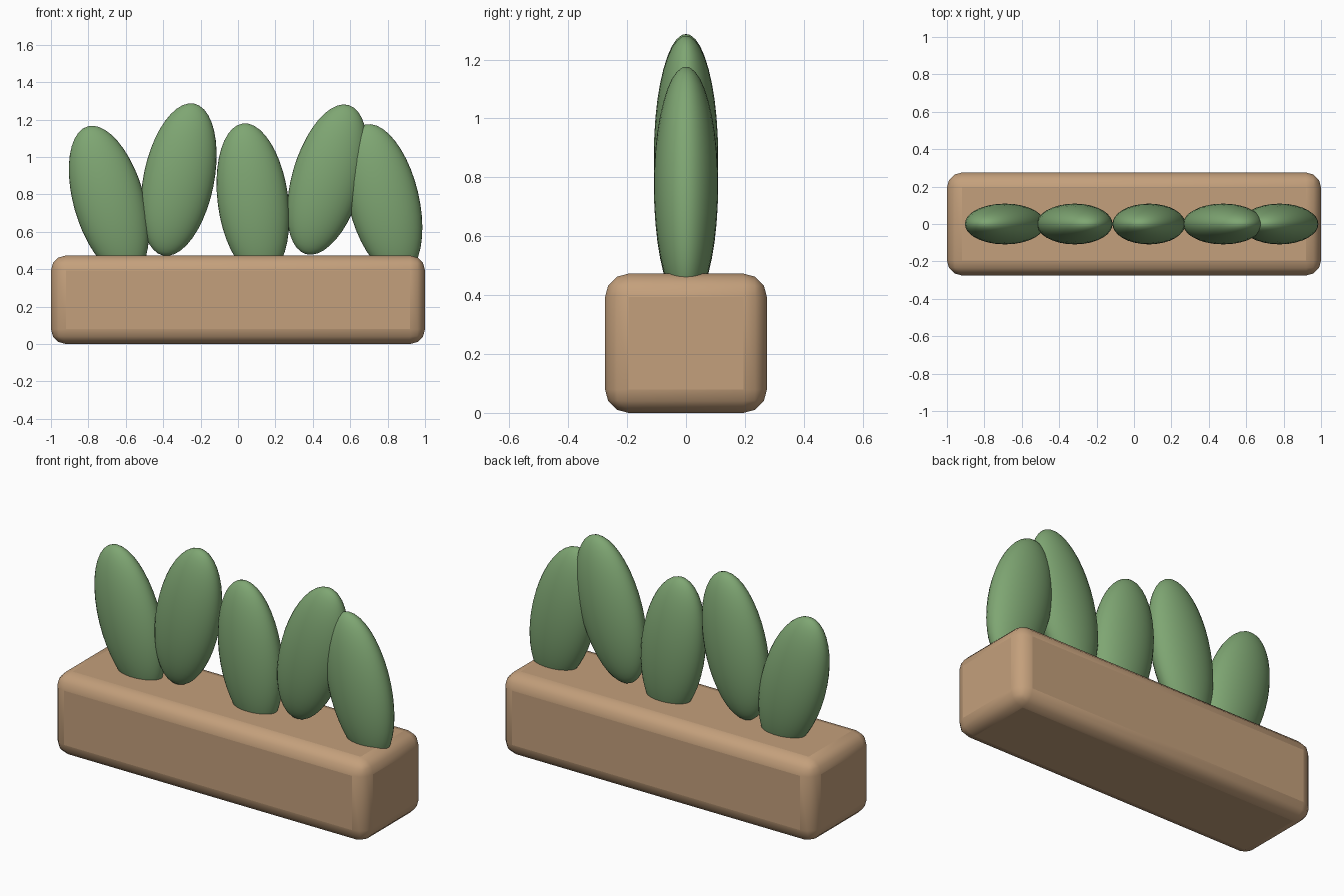
import bpy
from math import radians

if "Cube" in bpy.data.objects:
    bpy.data.objects.remove(bpy.data.objects["Cube"])


def material(name, color):
    m = bpy.data.materials.new(name)
    m.diffuse_color = (*color, 1)
    m.use_nodes = True
    m.node_tree.nodes["Principled BSDF"].inputs["Base Color"].default_value = m.diffuse_color
    return m


clay = material("clay", (0.55, 0.35, 0.20))
green = material("leaf_green", (0.21, 0.38, 0.17))

# Planter: long box with rounded edges
bpy.ops.mesh.primitive_cube_add(size=1, location=(0, 0, 0.2365))
planter = bpy.context.object
planter.name = "planter_box"
planter.scale = (2, 0.55, 0.473)
bpy.ops.object.transform_apply(location=False, rotation=False, scale=True)
bevel = planter.modifiers.new("rounded_edges", 'BEVEL')
bevel.width = 0.08
bevel.segments = 3
planter.data.materials.append(clay)
bpy.ops.object.shade_smooth_by_angle(angle=radians(40))

# Leaves: flattened ellipsoids in a row, leaning left and right
leaves = [  # x, z, lean in degrees
    (-0.69, 0.765, -16),
    (-0.317, 0.879, 11.5),
    (0.08, 0.768, -7.5),
    (0.477, 0.879, 16),
    (0.778, 0.77, -13.5),
]
for i, (x, z, lean) in enumerate(leaves, 1):
    bpy.ops.mesh.primitive_uv_sphere_add(
        segments=32, ring_count=20, radius=1,
        location=(x, 0, z), rotation=(0, radians(lean), 0))
    leaf = bpy.context.object
    leaf.name = f"leaf_{i}"
    leaf.scale = (0.189, 0.109, 0.4145)
    leaf.data.materials.append(green)
    bpy.ops.object.shade_smooth()
